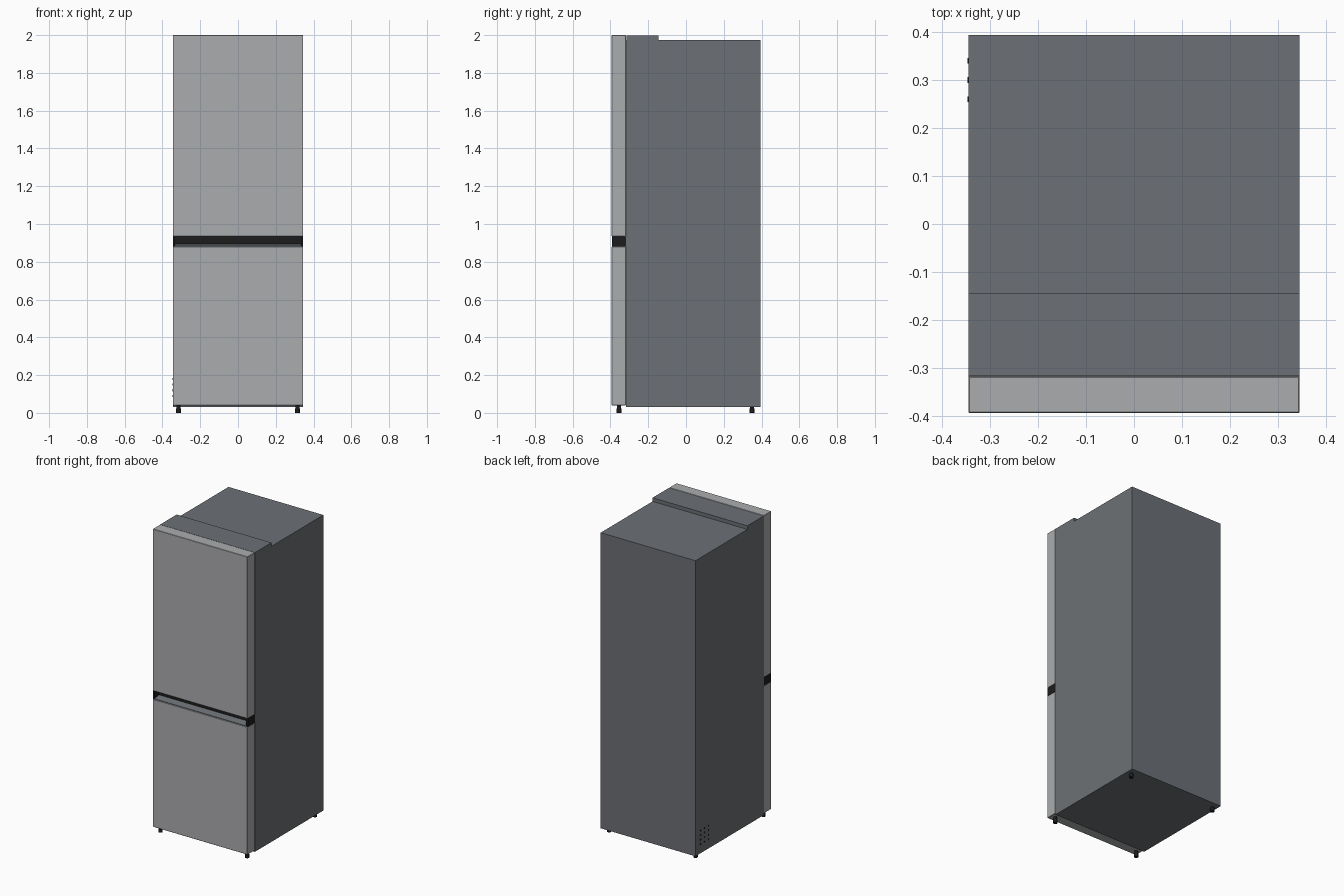
import bpy
import bmesh
from mathutils import Matrix, Vector

cube = bpy.data.objects.get("Cube")
if cube:
    bpy.data.objects.remove(cube, do_unlink=True)


def material(name, rgb):
    mat = bpy.data.materials.new(name)
    mat.use_nodes = True
    mat.diffuse_color = (*rgb, 1)
    mat.node_tree.nodes["Principled BSDF"].inputs["Base Color"].default_value = (*rgb, 1)
    return mat


SILVER = material("silver door", (0.41, 0.415, 0.425))
GREY = material("slate grey body", (0.15, 0.163, 0.178))
BLACK = material("black plastic", (0.012, 0.012, 0.012))


def finish(name, bm, mat, bevel=0):
    bmesh.ops.recalc_face_normals(bm, faces=bm.faces)
    mesh = bpy.data.meshes.new(name)
    bm.to_mesh(mesh)
    bm.free()
    mesh.materials.append(mat)
    obj = bpy.data.objects.new(name, mesh)
    bpy.context.scene.collection.objects.link(obj)
    if bevel:
        mod = obj.modifiers.new("soft edges", "BEVEL")
        mod.width = bevel
        mod.segments = 1
    return obj


def box(name, x, y, z, mat, bevel=0):
    """Box from (low, high) ranges on each axis."""
    bm = bmesh.new()
    bmesh.ops.create_cube(bm, size=1)
    low, high = (Vector(c) for c in zip(x, y, z))
    bmesh.ops.scale(bm, vec=high - low, verts=bm.verts)
    bmesh.ops.translate(bm, vec=(low + high) / 2, verts=bm.verts)
    return finish(name, bm, mat, bevel)


def extrude_x(name, profile, x0, x1, mat):
    """Sweep a (y, z) outline along x."""
    bm = bmesh.new()
    face = bm.faces.new([bm.verts.new((x0, y, z)) for y, z in profile])
    grown = bmesh.ops.extrude_face_region(bm, geom=[face])["geom"]
    moved = [v for v in grown if isinstance(v, bmesh.types.BMVert)]
    bmesh.ops.translate(bm, vec=(x1 - x0, 0, 0), verts=moved)
    return finish(name, bm, mat)


W = 0.345          # half width
FRONT, SEAM, BACK = -0.394, -0.318, 0.394
GAP_LOW, GAP_HIGH = 0.88, 0.935
CAP = 0.012        # handle end cap thickness

# Cabinet, hinge cover and the two doors
box("cabinet", (-W, W), (SEAM, BACK), (0.03, 1.975), GREY)
box("hinge_cover", (-W, W), (SEAM + 0.002, -0.145), (1.975, 1.999), GREY)
box("upper_door", (-W, W), (FRONT, SEAM), (GAP_HIGH, 2.0), SILVER, 0.002)
box("lower_door", (-W, W), (FRONT, SEAM), (0.04, GAP_LOW), SILVER, 0.002)

# Recessed handle channel between the doors
box("handle_channel", (-W + CAP, W - CAP), (SEAM - 0.03, SEAM), (GAP_LOW, GAP_HIGH), BLACK)
extrude_x("handle_ledge",
          [(FRONT + 0.003, GAP_LOW), (SEAM - 0.03, GAP_LOW), (SEAM - 0.03, GAP_LOW + 0.014),
           (FRONT + 0.003, GAP_LOW + 0.004)], -W + CAP, W - CAP, GREY)
for side, label in ((-1, "right"), (1, "left")):
    edges = sorted((side * W, side * (W - CAP)))
    box("handle_end_" + label, edges, (FRONT + 0.003, SEAM), (GAP_LOW, GAP_HIGH), BLACK)

# Four levelling feet, each a stem with a wider pad
for fy, end, top in ((-0.355, "front", 0.041), (0.35, "back", 0.031)):
    for side, label in ((-1, "right"), (1, "left")):
        bm = bmesh.new()
        for radius, low, high in ((0.013, 0, 0.022), (0.01, 0.022, top)):
            bmesh.ops.create_cone(
                bm, cap_ends=True, segments=16, radius1=radius, radius2=radius, depth=high - low,
                matrix=Matrix.Translation((side * 0.315, fy, (low + high) / 2)))
        foot = finish(f"{end}_{label}_foot", bm, BLACK)
        bpy.context.view_layer.objects.active = foot
        foot.select_set(True)
        bpy.ops.object.shade_smooth_by_angle()
        foot.select_set(False)

# Small vent holes low on one side, near the back
bm = bmesh.new()
for row in range(4):
    for col in range(3):
        spot = Matrix.Translation((-W - 0.0005, 0.26 + col * 0.04, 0.09 + row * 0.03))
        bmesh.ops.create_cone(bm, cap_ends=True, segments=8, radius1=0.006, radius2=0.006,
                              depth=0.002, matrix=spot @ Matrix.Rotation(1.5708, 4, "Y"))
finish("side_vent_holes", bm, BLACK)
